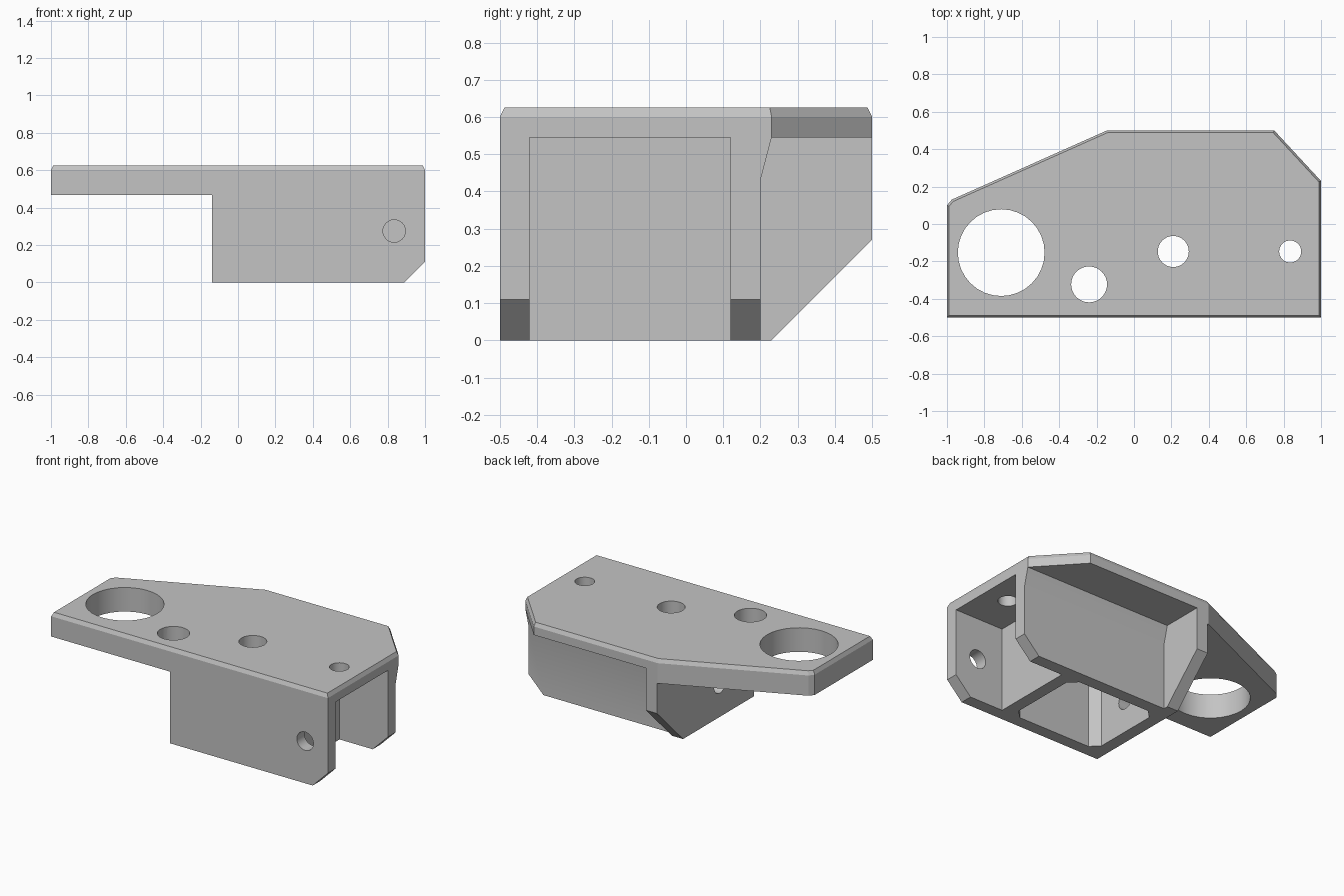
import bpy, bmesh, math
from mathutils import Matrix, Vector

cube = bpy.data.objects.get("Cube")
if cube:
    bpy.data.objects.remove(cube, do_unlink=True)

grey = bpy.data.materials.new("plain_grey")
grey.use_nodes = True
COLOUR = (0.55, 0.55, 0.55, 1)
grey.diffuse_color = COLOUR
grey.node_tree.nodes["Principled BSDF"].inputs["Base Color"].default_value = COLOUR

# Maps from profile (u, v, depth) to world for extrusion along each axis
AXES = {
    "X": lambda u, v, d: (d, u, v),
    "Y": lambda u, v, d: (u, d, v),
    "Z": lambda u, v, d: (u, v, d),
}


def prism(name, axis, profile, start, end, rim=None):
    """Extrude a closed profile along an axis, optionally chamfering its end."""
    bm = bmesh.new()
    place = AXES[axis]
    base = bm.faces.new([bm.verts.new(place(u, v, start)) for u, v in profile])
    move = Vector(place(0, 0, end - start))
    out = bmesh.ops.extrude_face_region(bm, geom=[base], use_keep_orig=True)["geom"]
    bmesh.ops.translate(bm, vec=move, verts=[g for g in out if isinstance(g, bmesh.types.BMVert)])
    bmesh.ops.recalc_face_normals(bm, faces=bm.faces)
    if rim:
        top = max(bm.faces, key=lambda f: f.calc_center_median().z)
        bmesh.ops.inset_region(bm, faces=[top], thickness=rim[0], depth=rim[1], use_even_offset=True)
    mesh = bpy.data.meshes.new(name)
    bm.to_mesh(mesh)
    bm.free()
    mesh.materials.append(grey)
    obj = bpy.data.objects.new(name, mesh)
    bpy.context.collection.objects.link(obj)
    return obj


def circle(u, v, r, sides=32):
    return [(u + r * math.cos(2 * math.pi * i / sides),
             v + r * math.sin(2 * math.pi * i / sides)) for i in range(sides)]


def rect(u0, u1, v0, v1, c=0):
    """Rectangle, with corners cut off by c when given."""
    if not c:
        return [(u0, v0), (u1, v0), (u1, v1), (u0, v1)]
    return [(u0 + c, v0), (u1 - c, v0), (u1, v0 + c), (u1, v1 - c),
            (u1 - c, v1), (u0 + c, v1), (u0, v1 - c), (u0, v0 + c)]


# Main body: full-height outline with a chamfered top rim
outline = [(-1, -0.5), (1, -0.5), (1, 0.23), (0.75, 0.5),
           (-0.145, 0.5), (-0.975, 0.13), (-1, 0.1)]
bracket = prism("bracket_body", "Z", outline, 0, 0.6, rim=(0.012, 0.025))

ROOF = 0.545
cutters = [
    # Space below the thick arm
    prism("arm_underside", "Y", rect(-2, -0.14, -1, 0.468), -2, 2),
    # Space behind the back wall, leaving the gusset
    prism("back_void", "X", [(0.2, -1), (0.2, 0.43), (0.23, ROOF), (2, ROOF), (2, -1)], -0.06, 2),
    # Sloping lower edge of the gusset
    prism("gusset_slope", "X", [(0.13, -0.1), (0.7, 0.47), (0.7, -0.1)], -0.5, 0.2),
    # Cut-off lower corner of both walls
    prism("wall_corner", "Y", [(0.79, -0.1), (1.1, 0.21), (1.1, -0.1)], -2, 2),
    # Open end channel and closed pocket, with a web between them
    prism("end_channel", "Y", rect(0.65, 2, -1, ROOF), -0.42, 0.12),
    prism("pocket", "Z", rect(-0.06, 0.57, -0.42, 0.12, 0.055), -1, ROOF),
    # Holes in the front wall and in the wall below the arm
    prism("front_hole", "Y", circle(0.835, 0.275, 0.06), -1, -0.2),
    prism("inner_hole", "X", circle(-0.15, 0.215, 0.06), -0.4, 0.2),
]
# Holes through the top
for x, y, r in [(-0.71, -0.153, 0.232), (-0.24, -0.323, 0.096),
                (0.21, -0.147, 0.083), (0.835, -0.147, 0.059)]:
    cutters.append(prism("top_hole", "Z", circle(x, y, r), 0.4 if x > -0.06 else -0.5, 1))

# Stop the second hole from cutting the lower body: only the arm and roof are drilled
bpy.context.view_layer.objects.active = bracket
for cutter in cutters:
    cutter.hide_render = True
    mod = bracket.modifiers.new(cutter.name, "BOOLEAN")
    mod.operation = "DIFFERENCE"
    mod.solver = "EXACT"
    mod.object = cutter
    bpy.ops.object.modifier_apply(modifier=mod.name)
    bpy.data.objects.remove(cutter, do_unlink=True)

# Keep flat faces crisp and hole walls smooth
for o in bpy.context.selected_objects:
    o.select_set(False)
bracket.select_set(True)
bpy.ops.object.shade_smooth_by_angle(angle=math.radians(20))
